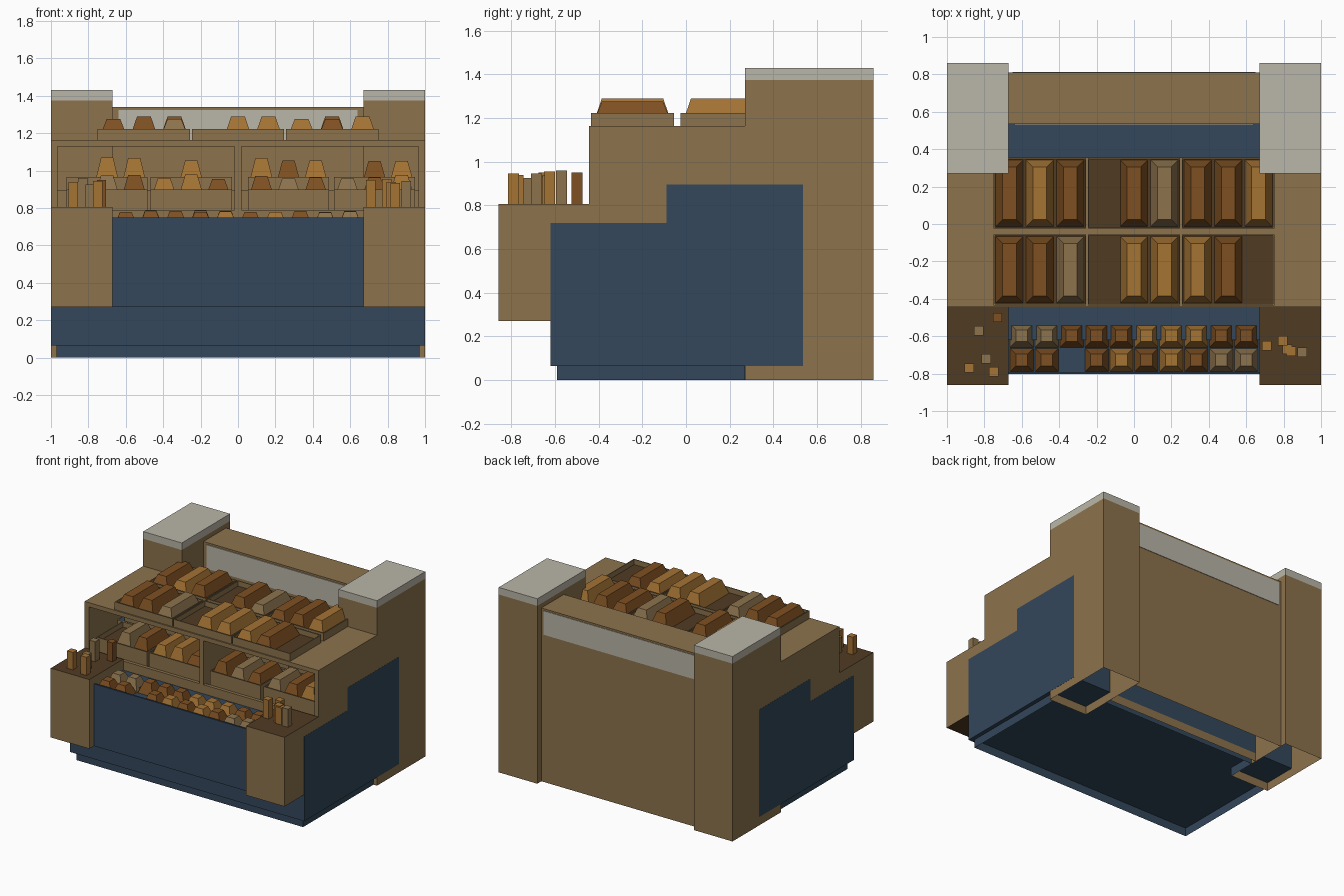
import bpy, bmesh, random

if "Cube" in bpy.data.objects:
    bpy.data.objects.remove(bpy.data.objects["Cube"])
random.seed(4)

def mat(name, r, g, b):
    m = bpy.data.materials.new(name)
    lin = lambda c: ((c / 255 + 0.055) / 1.055) ** 2.4
    m.diffuse_color = (lin(r), lin(g), lin(b), 1)
    m.use_nodes = True
    m.node_tree.nodes["Principled BSDF"].inputs["Base Color"].default_value = m.diffuse_color
    return m

WOOD = mat("wood", 140, 115, 77)
DARK = mat("dark_wood", 80, 59, 34)
BLUE = mat("blue_paint", 51, 71, 91)
GREY = mat("pale_grey", 186, 182, 168)
ORANGE = mat("golden_crust", 164, 115, 52)
BROWN = mat("brown_crust", 126, 80, 34)
CRUST = {"o": ORANGE, "d": BROWN, "g": WOOD}
DOWN, FRONT, BACK = (0, 0, -1), (0, -1, 0), (0, 1, 0)

def finish(name, bm, mats):
    me = bpy.data.meshes.new(name)
    bm.to_mesh(me)
    bm.free()
    for m in mats:
        me.materials.append(m)
    ob = bpy.data.objects.new(name, me)
    bpy.context.collection.objects.link(ob)
    return ob

def box_bm(x, y, z, taper=0.0):
    """Box between (min, max) pairs; taper pulls the top edges inward."""
    bm = bmesh.new()
    bmesh.ops.create_cube(bm, size=1)
    for v in bm.verts:
        t = taper if v.co.z > 0 else 0
        px, py = v.co.x, v.co.y
        v.co = (x[0] + t if px < 0 else x[1] - t,
                y[0] + t if py < 0 else y[1] - t,
                z[0] if v.co.z < 0 else z[1])
    bm.normal_update()
    return bm

def box(name, x, y, z, m, skip=(), taper=0.0):
    """Box with the sides facing the skip directions left open."""
    bm = box_bm(x, y, z, taper)
    gone = [f for f in bm.faces if any(sum(a * b for a, b in zip(f.normal, d)) > .9 for d in skip)]
    if gone:
        bmesh.ops.delete(bm, geom=gone, context="FACES")
    return finish(name, bm, [m])

def crate(name, x, y, z, depth):
    """Open tray with a thin wooden rim and a dark floor."""
    bm = box_bm(x, y, z)
    top = [f for f in bm.faces if f.normal.z > .9]
    bmesh.ops.inset_region(bm, faces=top, thickness=.01)
    new = bmesh.ops.extrude_face_region(bm, geom=top)["geom"]
    bmesh.ops.delete(bm, geom=top, context="FACES_ONLY")
    for f in new:
        if isinstance(f, bmesh.types.BMFace):
            f.material_index = 1
            for v in f.verts:
                v.co.z -= depth
    bmesh.ops.recalc_face_normals(bm, faces=bm.faces)
    finish(name, bm, [WOOD, DARK])

def loaf(cx, cy, w, l, z, top, kind, taper):
    box("loaf", (cx - w / 2, cx + w / 2), (cy - l / 2, cy + l / 2), (z, top),
        CRUST[kind], taper=taper)

# Blue stepped body and plinth that is open underneath
S = 1.001
box("body_lower_step", (-S, S), (-.62, -.09), (.065, .72), BLUE)
box("body_upper_step", (-S, S), (-.09, .535), (.065, .895), BLUE)
box("step_riser", (-.965, .965), (-.097, -.09), (.72, .897), WOOD)
box("plinth_front", (-.97, .97), (-.59, .268), (0, .065), BLUE, (DOWN, BACK))
box("plinth_back", (-.668, .668), (.268, .49), (0, .065), BLUE, (DOWN, FRONT))

# Blue front counter with raised lip
box("counter", (-.67, .67), (-.79, -.44), (.27, .70), BLUE)
box("counter_front", (-.67, .67), (-.803, -.79), (.27, .75), BLUE)

# Rear posts with caps, front corner boxes, shelf sides
for s in (-1, 1):
    span = lambda a, b: tuple(sorted((s * a, s * b)))
    box("rear_post", span(.67, 1), (.27, .86), (0, 1.375), WOOD, (DOWN,))
    box("post_cap", span(.67, 1), (.27, .86), (1.375, 1.43), GREY)
    bm = box_bm(span(.67, 1), (-.86, -.445), (.27, .805))
    for f in bm.faces:
        f.material_index = int(abs(f.normal.z) > .9)
    finish("corner_box", bm, [WOOD, DARK])
    box("shelf_side", span(.965, 1), (-.445, .27), (.715, 1.16), WOOD)

# Back wall with grey panels on both faces
box("back_wall", (-.67, .67), (.535, .81), (0, 1.34), WOOD, (DOWN,))
box("front_panel", (-.64, .64), (.529, .535), (1.14, 1.325), GREY)
box("back_panel", (-.65, .65), (.81, .814), (1.14, 1.325), GREY)

# Shelf top, sill and divider
box("shelf_top", (-1, 1), (-.445, .27), (1.13, 1.163), WOOD)
box("shelf_top_rear", (-.668, .668), (.27, .355), (1.13, 1.163), WOOD)
box("shelf_sill", (-.965, .965), (-.445, -.42), (.70, .79), WOOD)
box("shelf_divider", (-.018, .018), (-.445, .27), (.72, 1.13), WOOD)

# Top trays and long loaves
for y0, y1, rows in ((-.435, -.055, ("ddg", "_oo", "od_")), (-.025, .352, ("dod", "_dg", "ddo"))):
    for i, kinds in enumerate(rows):
        cx = (i - 1) * .503
        crate("top_tray", (cx - .247, cx + .247), (y0, y1), (1.163, 1.223), .04)
        for j, k in enumerate(kinds):
            if k != "_":
                loaf(cx + (j - 1) * .163, (y0 + y1) / 2, .147, .355, 1.183,
                     random.choice((1.275, 1.29)), k, .037)

# Inner trays on the two steps
for y0, y1, z0, z1, top, rows in (
        (-.42, -.10, .72, .90, .965, ("_gd", "ood", "dgd", "gdo")),
        (-.08, .27, .895, .965, 1.055, ("_oo", "_o_", "odo", "_do"))):
    for cx, kinds in zip((-.70, -.25, .27, .73), rows):
        crate("inner_tray", (cx - .217, cx + .217), (y0, y1), (z0, z1), .04)
        for j, k in enumerate(kinds):
            if k != "_":
                loaf(cx + (j - 1) * .145, (y0 + y1) / 2, .135, y1 - y0 - .03, z1 - .04,
                     top + random.uniform(-.01, .015), k, .035)

# Small buns on the counter
for cy, kinds in ((-.597, "ggdddooodd"), (-.727, "dd_dododgg")):
    for i, k in enumerate(kinds):
        if k != "_":
            loaf(-.6 + i * .1333, cy, .125, .125, .70, .775 + random.uniform(0, .012), k, .031)

# Upright bread sticks on the corner boxes
for x, y, top, k in ((-.83, -.57, .96, "g"), (-.73, -.50, .95, "d"), (-.88, -.77, .94, "o"),
                     (-.79, -.72, .925, "g"), (-.75, -.79, .945, "o"), (.71, -.65, .95, "o"),
                     (.795, -.625, .955, "o"), (.82, -.67, .94, "o"), (.84, -.68, .935, "o"),
                     (.90, -.685, .945, "g")):
    box("bread_stick", (x - .025, x + .025), (y - .025, y + .025), (.805, top), CRUST[k])
